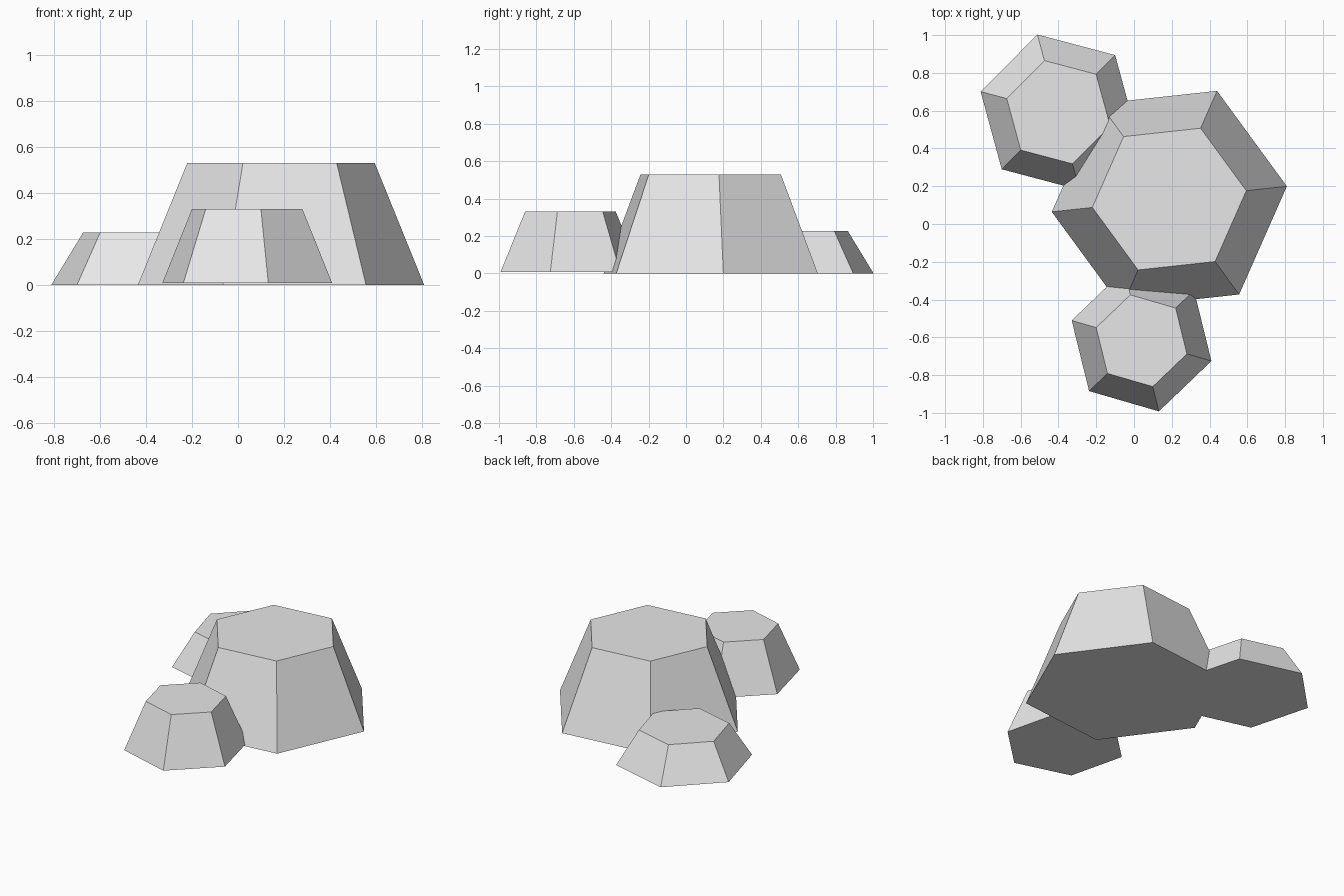
import bpy
import math

cube = bpy.data.objects.get("Cube")
if cube:
    bpy.data.objects.remove(cube, do_unlink=True)

# Single stone colour
stone = bpy.data.materials.new("pale_grey_stone")
stone.use_nodes = True
colour = (0.8, 0.8, 0.8, 1.0)
stone.diffuse_color = colour
stone.node_tree.nodes["Principled BSDF"].inputs["Base Color"].default_value = colour


def rock(name, x, y, bottom, top, base_radius, top_radius, angle):
    """Six-sided tapered rock with one corner pointing along the angle."""
    bpy.ops.mesh.primitive_cone_add(
        vertices=6, radius1=base_radius, radius2=top_radius,
        depth=top - bottom, location=(x, y, (top + bottom) / 2))
    obj = bpy.context.object
    obj.name = name
    # The primitive's first corner lies on +y; hexagon symmetry makes 90 act as 30
    obj.rotation_euler.z = math.radians(angle - 90)
    obj.data.materials.append(stone)
    return obj


# Tall middle rock with two smaller ones leaning into it
rock("large_rock", 0.187, 0.132, 0.0, 0.53, 0.626, 0.41, 6.2)
rock("front_rock", 0.04, -0.618, 0.007, 0.33, 0.385, 0.25, -16.2)
rock("back_rock", -0.40, 0.592, 0.0, 0.227, 0.426, 0.283, 45.2)
